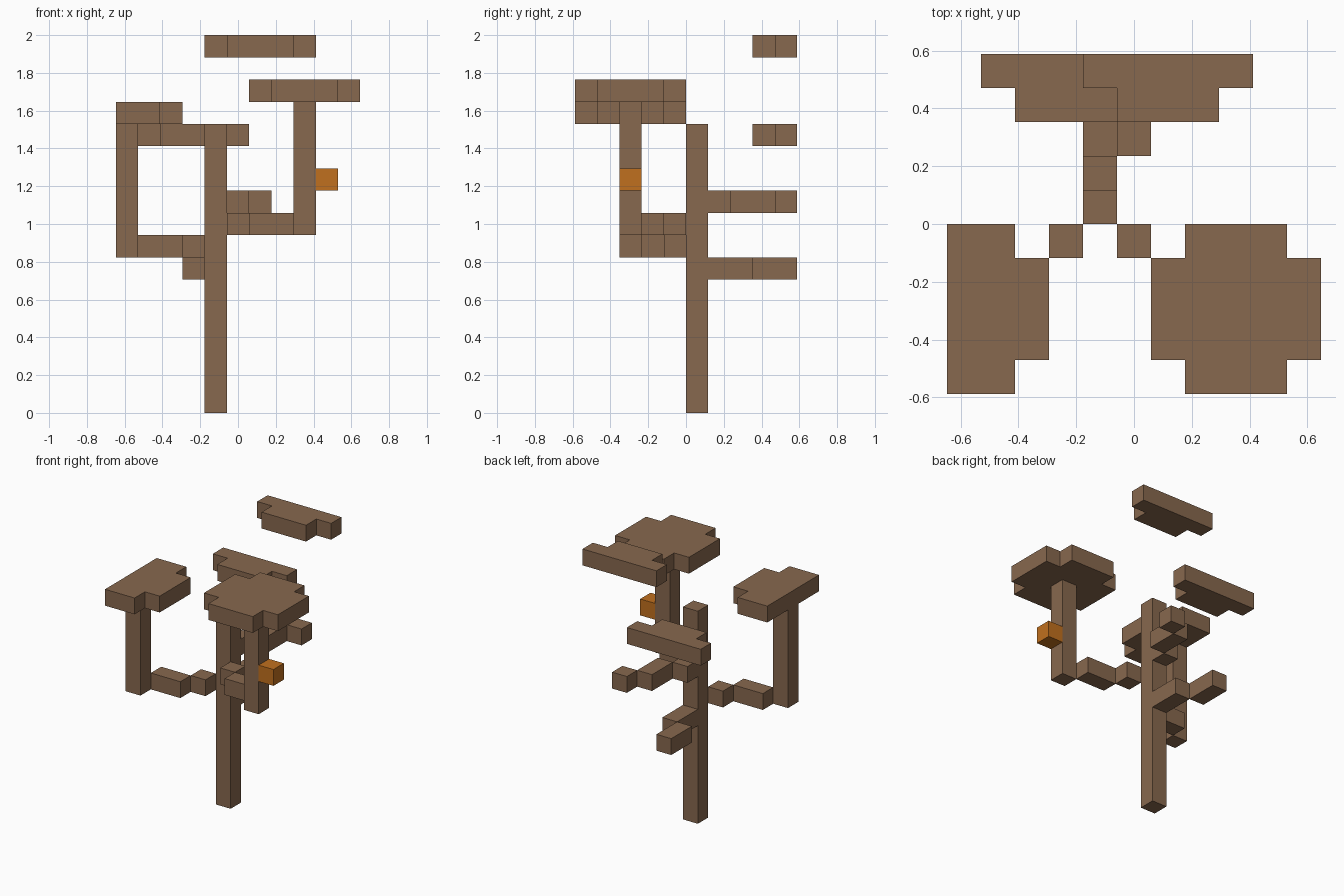
import bpy
import bmesh
from math import radians
from mathutils import Vector

if "Cube" in bpy.data.objects:
    bpy.data.objects.remove(bpy.data.objects["Cube"], do_unlink=True)

UNIT = 2 / 17                                # edge of one block
ORIGIN = Vector((-5.5, -5, 0)) * UNIT        # corner of block (0, 0, 0)


def material(name, colour):
    mat = bpy.data.materials.new(name)
    mat.use_nodes = True
    mat.diffuse_color = colour
    mat.node_tree.nodes["Principled BSDF"].inputs["Base Color"].default_value = colour
    return mat


bark = material("bark brown", (0.243, 0.138, 0.077, 1))
orange = material("fruit orange", (0.527, 0.162, 0.013, 1))


def blocks(name, mat, *boxes):
    """Join boxes of blocks, given as inclusive (x, y, z) index ranges, into one clean shell."""
    cells = set()
    for ranges in boxes:
        xs, ys, zs = [range(r[0], r[1] + 1) if isinstance(r, tuple) else (r,) for r in ranges]
        cells |= {(x, y, z) for x in xs for y in ys for z in zs}

    bm = bmesh.new()
    for cell in cells:
        for axis in range(3):
            for side in (0, 1):
                step = [0, 0, 0]
                step[axis] = 2 * side - 1
                if tuple(c + s for c, s in zip(cell, step)) in cells:
                    continue
                corners = []
                for u, v in ((0, 0), (1, 0), (1, 1), (0, 1)):
                    p = Vector(cell)
                    p[axis] += side
                    p[(axis + 1) % 3] += u
                    p[(axis + 2) % 3] += v
                    corners.append(bm.verts.new(ORIGIN + p * UNIT))
                bm.faces.new(corners if side else corners[::-1])
    bmesh.ops.remove_doubles(bm, verts=bm.verts, dist=UNIT / 100)
    bmesh.ops.dissolve_limit(bm, angle_limit=radians(1), verts=bm.verts, edges=bm.edges)

    mesh = bpy.data.meshes.new(name)
    bm.to_mesh(mesh)
    bm.free()
    mesh.materials.append(mat)
    obj = bpy.data.objects.new(name, mesh)
    bpy.context.collection.objects.link(obj)
    return obj


# Trunk
blocks("trunk", bark, (4, 5, (0, 12)))

# Front right limb: stepped branch, upright and clipped canopy
blocks("right_branch", bark, (3, 4, 7), ((1, 2), 3, 7))
blocks("right_upright", bark, (0, 2, (7, 12)))
blocks("right_canopy", bark, ((0, 1), (0, 4), 13), (2, (1, 3), 13))

# Front left limb: stepped branch, upright, rounded canopy and hanging fruit
blocks("left_branch", bark, (5, 4, 8), ((6, 7), 3, 8))
blocks("left_upright", bark, (8, 2, (8, 13)))
blocks("left_canopy", bark, ((7, 9), (0, 4), 14), ((6, 10), (1, 3), 14))
blocks("fruit", orange, (9, 2, 10))

# Back branches
blocks("lower_back_branch", bark, (4, (6, 7), 6), (3, (8, 9), 6))
blocks("upper_back_branch", bark, (4, 6, 9), (5, (7, 8), 9), (6, 9, 9))

# Back canopies, clipped at the rear
for name, x, z in (("lower_back_canopy", 1, 12), ("upper_back_canopy", 4, 16)):
    blocks(name, bark, ((x, x + 4), 9, z), ((x + 1, x + 3), 8, z))
